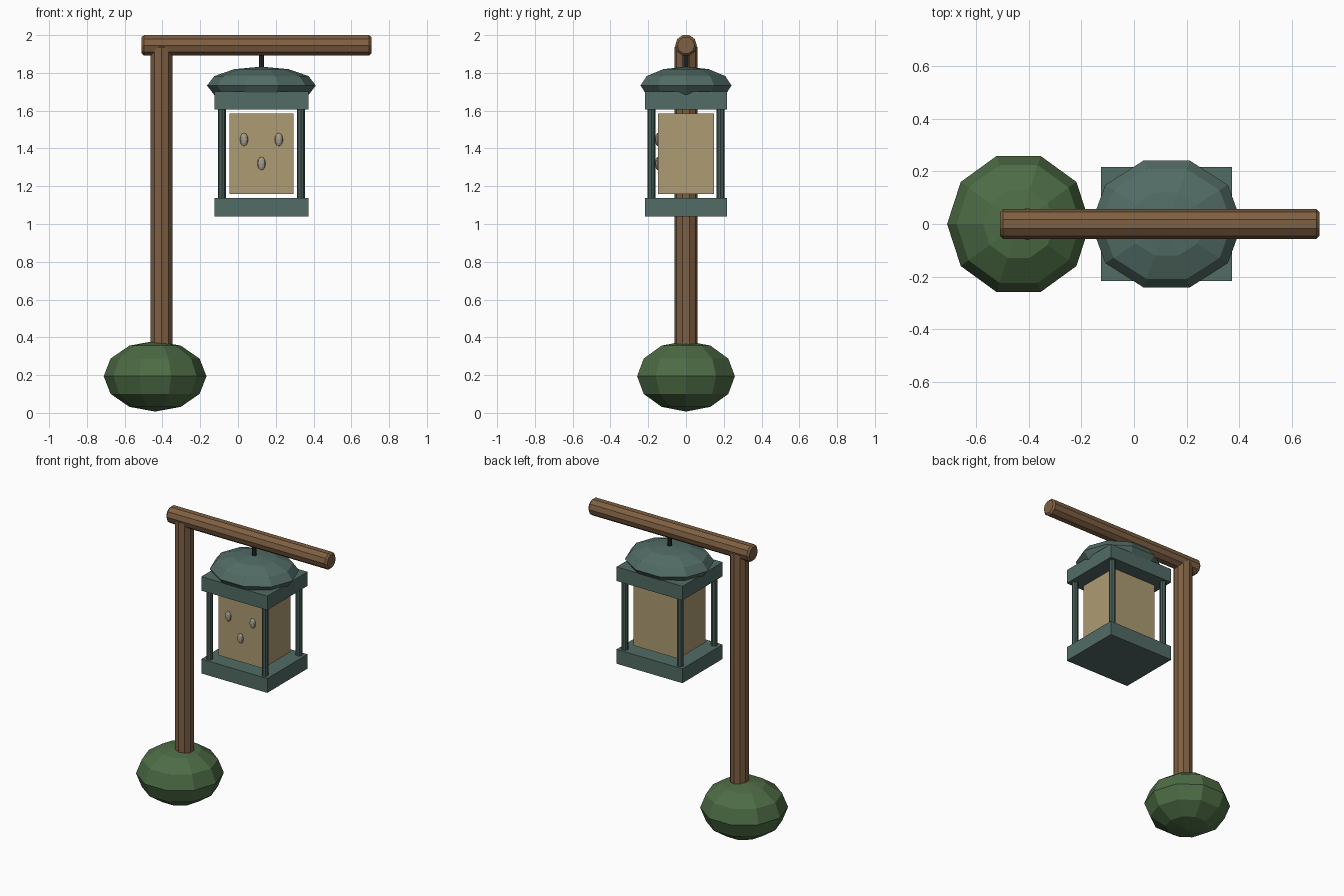
import bpy, bmesh
from math import pi, sin, cos
from mathutils import Matrix

if "Cube" in bpy.data.objects:
    bpy.data.objects.remove(bpy.data.objects["Cube"])


def material(name, rgb):
    m = bpy.data.materials.new(name)
    m.diffuse_color = (*rgb, 1)
    m.use_nodes = True
    m.node_tree.nodes["Principled BSDF"].inputs["Base Color"].default_value = m.diffuse_color
    return m


WOOD = material("wood", (0.21, 0.115, 0.055))
LEAF = material("leaf", (0.075, 0.15, 0.06))
FRAME = material("frame_green", (0.085, 0.15, 0.13))
ROD = material("rod_green", (0.06, 0.11, 0.095))
DARK = material("dark_metal", (0.02, 0.025, 0.025))
PANEL = material("panel", (0.42, 0.33, 0.17))
STONE = material("stud", (0.38, 0.34, 0.26))


def finish(name, bm, mat, loc):
    bmesh.ops.recalc_face_normals(bm, faces=bm.faces[:])
    me = bpy.data.meshes.new(name)
    bm.to_mesh(me)
    bm.free()
    me.materials.append(mat)
    ob = bpy.data.objects.new(name, me)
    ob.location = loc
    bpy.context.collection.objects.link(ob)
    return ob


def box(name, loc, half, mat):
    bm = bmesh.new()
    bmesh.ops.create_cube(bm, size=2)
    bmesh.ops.scale(bm, vec=half, verts=bm.verts[:])
    return finish(name, bm, mat, loc)


def lathe(name, profile, sides, scale, loc, mat, start=0.0, lay_along_x=False):
    """Faceted turned shape from (radius, height) points, closed by caps or poles."""
    bm = bmesh.new()
    rings = []
    for r, z in profile:
        if r < 1e-5:
            rings.append([bm.verts.new((0, 0, z))] * sides)
        else:
            rings.append([bm.verts.new((r * cos(start + 2 * pi * i / sides),
                                        r * sin(start + 2 * pi * i / sides), z))
                          for i in range(sides)])
    for a, b in zip(rings, rings[1:]):
        for i in range(sides):
            j = (i + 1) % sides
            bm.faces.new(list(dict.fromkeys((a[i], a[j], b[j], b[i]))))
    for ring in (rings[0], rings[-1]):
        if len(set(ring)) > 1:
            bm.faces.new(ring)
    bmesh.ops.scale(bm, vec=scale, verts=bm.verts[:])
    if lay_along_x:
        bmesh.ops.rotate(bm, verts=bm.verts[:], matrix=Matrix.Rotation(pi / 2, 3, 'Y'))
    return finish(name, bm, mat, loc)


def ellipsoid(name, loc, radii, mat, sides=10, rings=6):
    prof = [(sin(pi * i / rings), -cos(pi * i / rings)) for i in range(rings + 1)]
    return lathe(name, prof, sides, radii, loc, mat)


def rod(name, loc, r, length, mat, sides=10, chamfer=0.0, along_x=False):
    h = length / 2
    prof = [(r, -h), (r, h)]
    if chamfer:
        prof = [(r - chamfer, -h), (r, -h + chamfer), (r, h - chamfer), (r - chamfer, h)]
    return lathe(name, prof, sides, (1, 1, 1), loc, mat, pi / 2, along_x)


# Bush and wooden arm
ellipsoid("bush", (-0.439, 0, 0.194), (0.272, 0.272, 0.187), LEAF)
rod("post", (-0.405, 0, 1.02), 0.061, 1.85, WOOD, chamfer=0.01)
rod("beam", (0.098, 0, 1.9455), 0.0573, 1.216, WOOD, chamfer=0.012, along_x=True)

# Hanging lantern body
LX = 0.124
rod("hanger", (LX, 0, 1.86), 0.014, 0.12, DARK, sides=8)
ellipsoid("lantern_roof", (LX, 0, 1.733), (0.288, 0.253, 0.1), FRAME)
box("top_frame", (LX, 0, 1.653), (0.249, 0.217, 0.048), FRAME)
box("bottom_frame", (LX, 0, 1.089), (0.249, 0.217, 0.049), FRAME)
box("lantern_panel", (LX, 0, 1.372), (0.169, 0.148, 0.213), PANEL)

# Corner rods
for sx in (-1, 1):
    for sy in (-1, 1):
        rod("corner_rod", (LX + sx * 0.209, sy * 0.183, 1.372), 0.021, 0.5, ROD, sides=8)

# Oval studs on the front panel
for dx, z in ((-0.092, 1.447), (0.092, 1.447), (0, 1.32)):
    ellipsoid("panel_stud", (LX + dx, -0.15, z), (0.022, 0.014, 0.035), STONE)
